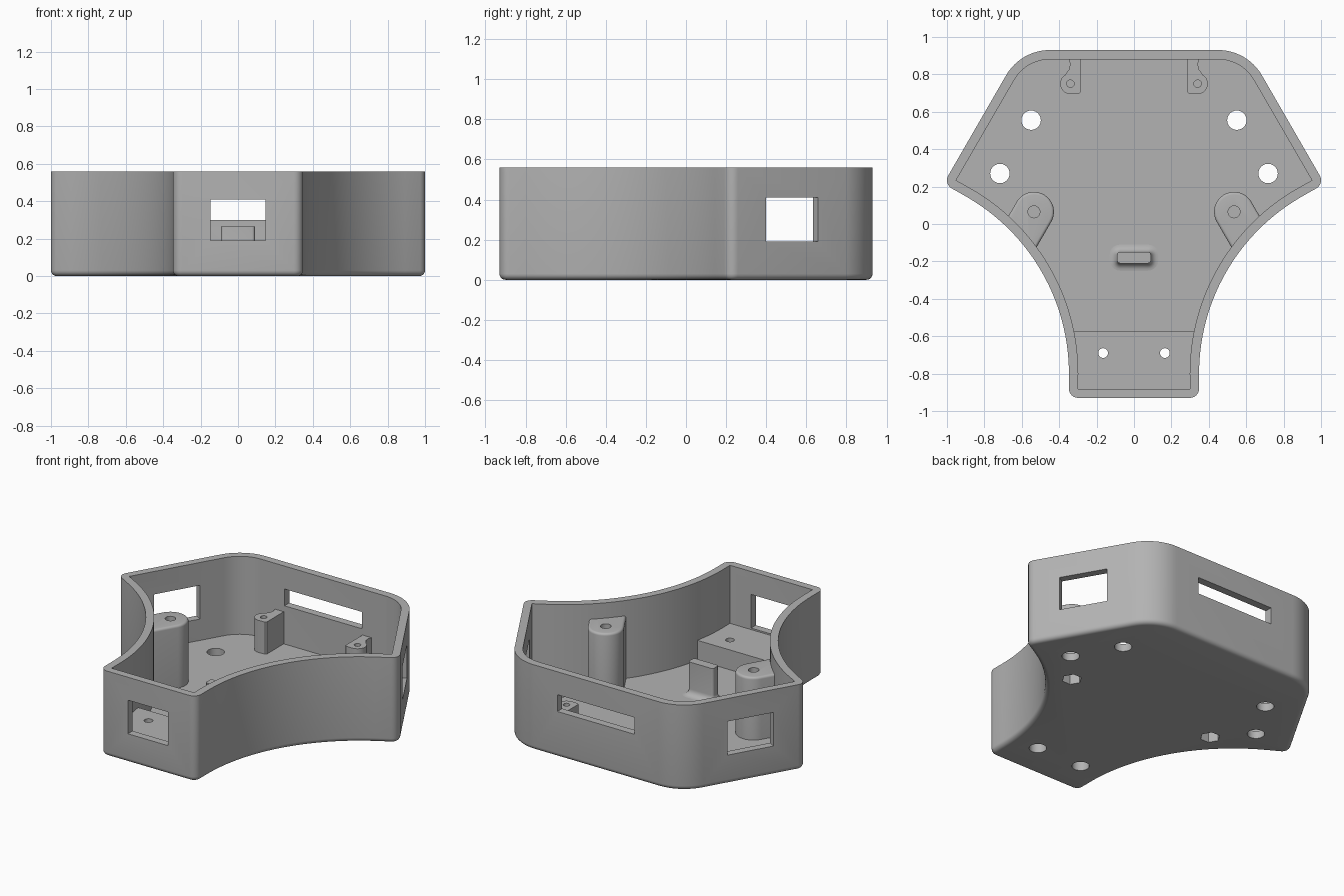
import bpy, bmesh
from math import sin, cos, radians, pi

cube = bpy.data.objects.get("Cube")
if cube:
    bpy.data.objects.remove(cube, do_unlink=True)

HEIGHT, FLOOR, WALL = 0.56, 0.05, 0.05

grey = bpy.data.materials.new("plain grey")
grey.use_nodes = True
grey.diffuse_color = (0.45, 0.45, 0.45, 1)
grey.node_tree.nodes["Principled BSDF"].inputs["Base Color"].default_value = grey.diffuse_color


def arc(cx, cy, r, a0, a1, n):
    """Points on an arc, angles in degrees."""
    steps = [radians(a0 + (a1 - a0) * i / n) for i in range(n + 1)]
    return [(cx + r * cos(a), cy + r * sin(a)) for a in steps]


def circle(cx, cy, r, n=24):
    return arc(cx, cy, r, 0, 360 - 360 / n, n - 1)


def flip(points):
    return [(-x, y) for x, y in points]


def outline(d):
    """Case outline, inset by d."""
    tip = max(0.05 - d, 0.001)
    half = arc(0.298, -0.88, tip, -90, 0, 6)
    half += arc(1.438, -0.8, 1.09 + d, 180, 120, 28)
    half += arc(0.95, 0.234, tip, -60, 30, 6)
    half += arc(0.45, 0.66, 0.27 - d, 30, 90, 12)
    return half + flip(half)[::-1]


def add_loft(bm, rings):
    """Skin a stack of (points, z) sections and cap both ends."""
    loops = [[bm.verts.new((x, y, z)) for x, y in pts] for pts, z in rings]
    n = len(loops[0])
    for a, b in zip(loops, loops[1:]):
        for i in range(n):
            j = (i + 1) % n
            bm.faces.new((a[i], a[j], b[j], b[i]))
    bm.faces.new(loops[0])
    bm.faces.new(loops[-1])


def make(name, *solids):
    bm = bmesh.new()
    for rings in solids:
        add_loft(bm, rings)
    bmesh.ops.recalc_face_normals(bm, faces=bm.faces)
    mesh = bpy.data.meshes.new(name)
    bm.to_mesh(mesh)
    bm.free()
    mesh.materials.append(grey)
    ob = bpy.data.objects.new(name, mesh)
    bpy.context.collection.objects.link(ob)
    return ob


def activate(ob):
    bpy.ops.object.select_all(action="DESELECT")
    ob.select_set(True)
    bpy.context.view_layer.objects.active = ob


def boolean(ob, other, operation):
    activate(ob)
    mod = ob.modifiers.new("cut", "BOOLEAN")
    mod.object, mod.operation, mod.solver = other, operation, "EXACT"
    bpy.ops.object.modifier_apply(modifier=mod.name)


def prism(points, z0, z1):
    return [(points, z0), (points, z1)]


def rect(cx, cy, along, half_w, half_d):
    """Rectangle whose long axis points at the angle along."""
    c, s = cos(radians(along)), sin(radians(along))
    corners = [(-half_w, -half_d), (half_w, -half_d), (half_w, half_d), (-half_w, half_d)]
    return [(cx + u * c - v * s, cy + u * s + v * c) for u, v in corners]


# Shell: rounded bottom edge, outer wall, rim, inner wall and floor
EDGE = 0.03
rings = []
for i in range(6):
    t = i / 5 * pi / 2
    rings.append((outline(EDGE * (1 - sin(t))), EDGE * (1 - cos(t))))
rings += [(outline(0), HEIGHT), (outline(WALL), HEIGHT), (outline(WALL), FLOOR)]
shell = make("shell", rings)

# Raised mounting platforms in the three arms
BASE, DECK = 0.03, 0.18
front_platform = make("front_platform", prism(rect(0, -0.8, 0, 0.5, 0.225), BASE, DECK))
side_shape = [(0.75, -0.05), (0.56, 0.06), (0.57, 0.17), (0.61, 0.235)]
side_shape += arc(0.549, 0.545, 0.1, 210, 120, 10)
side_shape += [(0.845, 0.83), (1.2, 0.3)]


def pillar_shape(r):
    pts = arc(0.535, 0.065, r, 30, 210, 20)
    tail = [(x + 0.125, y - 0.217) for x, y in (pts[-1], pts[0])]
    return pts + tail


# Tall pillar with a softened top edge
R, TOP = 0.107, 0.46
pillar_rings = [(pillar_shape(R), BASE)]
for i in range(5):
    t = i / 4 * pi / 2
    pillar_rings.append((pillar_shape(R - 0.015 * (1 - cos(t))), TOP - 0.015 * (1 - sin(t))))

# Small screw post by the back wall
post_shape = [(0.36, 0.91), (0.342, 0.86), (0.345, 0.83)]
post_shape += arc(0.34, 0.75, 0.055, 60, -90, 14)
post_shape += [(0.293, 0.697), (0.285, 0.705), (0.285, 0.91)]

parts = [front_platform]
for side, mirror in (("left", lambda p: p), ("right", flip)):
    parts.append(make(side + "_platform", prism(mirror(side_shape), BASE, DECK)))
    parts.append(make(side + "_pillar", [(mirror(p), z) for p, z in pillar_rings]))
    parts.append(make(side + "_back_post", prism(mirror(post_shape), BASE, 0.26)))

# Trim the fittings to the middle of the wall
trim = make("trim_helper", prism(outline(0.03), -0.1, 0.7))
trim.hide_render = True
for ob in parts:
    boolean(ob, trim, "INTERSECT")


# Cutters: screw holes, nut pockets, wall windows and the back slot
def screw(x, y):
    wide, thin = circle(x, y, 0.052), circle(x, y, 0.026)
    return [(wide, -0.1), (wide, 0.1), (thin, 0.1), (thin, 0.3)]


cuts = [prism(rect(0, -0.93, 0, 0.146, 0.1), 0.19, 0.41),
        prism(rect(0, 0.93, 0, 0.28, 0.1), 0.30, 0.41)]
nut, bolt = circle(0.535, 0.065, 0.06, 6), circle(0.535, 0.065, 0.032, 6)
window = rect(0.84, 0.53, 120, 0.15, 0.1)
for mirror in (lambda p: p, flip):
    for spot in ((0.165, -0.69), (0.55, 0.555), (0.717, 0.27)):
        cuts.append([(mirror(p), z) for p, z in screw(*spot)])
    cuts.append(prism(mirror(window), 0.19, 0.41))
    cuts.append(prism(mirror(circle(0.34, 0.75, 0.02)), 0.12, 0.4))
    cuts.append(prism(mirror(nut), -0.1, 0.12))
    cuts.append(prism(mirror(circle(0.535, 0.065, 0.032)), 0.11, 0.7))
cutter = make("cutter_helper", *cuts)
cutter.hide_render = True
for ob in [shell] + parts:
    boolean(ob, cutter, "DIFFERENCE")


# Upright tab on the floor with a flared foot
def tab_shape(e):
    r = 0.015 + e
    pts = []
    for sx, sy, a in ((1, 1, 0), (-1, 1, 90), (-1, -1, 180), (1, -1, 270)):
        pts += arc(sx * 0.075, -0.18 + sy * 0.015, r, a, a + 90, 5)
    return pts


FOOT = 0.04
tab_rings = [(tab_shape(FOOT), BASE)]
for i in range(7):
    t = i / 6 * pi / 2
    tab_rings.append((tab_shape(FOOT * (1 - sin(t))), FLOOR + FOOT * (1 - cos(t))))
tab_rings.append((tab_shape(0), 0.265))
parts.append(make("floor_tab", tab_rings))

for helper in (trim, cutter):
    bpy.data.objects.remove(helper, do_unlink=True)

for ob in [shell] + parts:
    activate(ob)
    bpy.ops.object.shade_smooth_by_angle(angle=radians(30))
